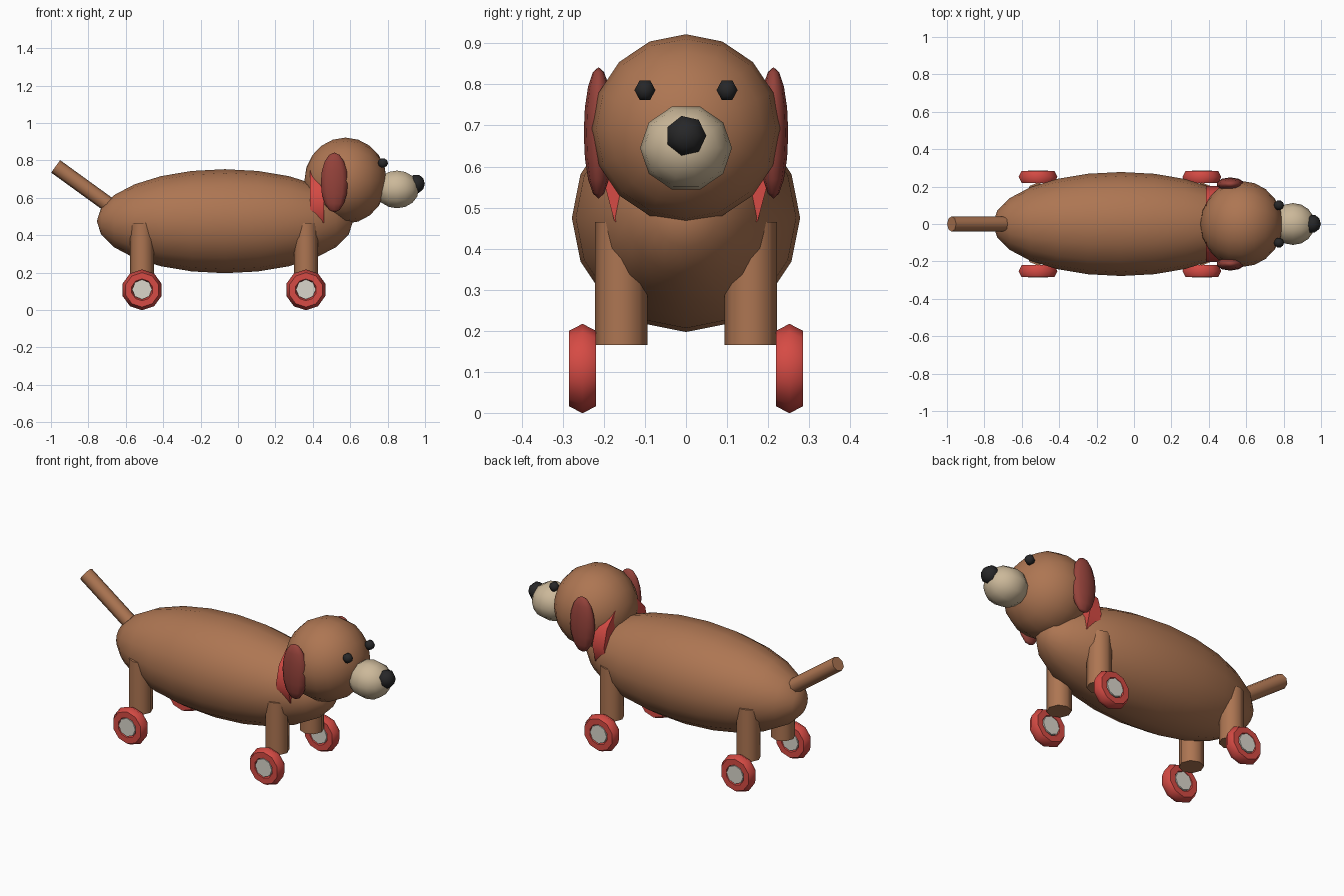
import bpy, bmesh, math
from mathutils import Matrix, Vector

if "Cube" in bpy.data.objects:
    bpy.data.objects.remove(bpy.data.objects["Cube"])


def material(name, rgb):
    m = bpy.data.materials.new(name)
    m.diffuse_color = (*rgb, 1)
    m.use_nodes = True
    m.node_tree.nodes["Principled BSDF"].inputs["Base Color"].default_value = m.diffuse_color
    return m


BROWN = material("brown fur", (0.42, 0.18, 0.085))
EAR = material("dark red ear", (0.30, 0.055, 0.043))
RED = material("red", (0.67, 0.07, 0.058))
CREAM = material("cream muzzle", (0.60, 0.48, 0.32))
BLACK = material("black", (0.02, 0.02, 0.021))
WHITE = material("off white hub", (0.70, 0.67, 0.60))

ALONG = {"x": Matrix.Rotation(math.pi / 2, 4, "Y"),
         "y": Matrix.Rotation(math.pi / 2, 4, "X"),
         "z": Matrix.Identity(4)}


def finish(name, bm, mat):
    bmesh.ops.recalc_face_normals(bm, faces=bm.faces)
    me = bpy.data.meshes.new(name)
    bm.to_mesh(me)
    bm.free()
    for p in me.polygons:
        p.use_smooth = True
    me.set_sharp_from_angle(angle=math.radians(62))
    me.materials.append(mat)
    ob = bpy.data.objects.new(name, me)
    bpy.context.collection.objects.link(ob)
    return ob


def ellipsoid(name, mat, centre, radii, segs, rings, axis="x"):
    bm = bmesh.new()
    bmesh.ops.create_uvsphere(bm, u_segments=segs, v_segments=rings,
                              radius=1, matrix=ALONG[axis])
    bmesh.ops.transform(bm, verts=bm.verts,
                        matrix=Matrix.Translation(centre) @ Matrix.Diagonal((*radii, 1)))
    return finish(name, bm, mat)


def rod(name, mat, a, b, radius, segs):
    a, b = Vector(a), Vector(b)
    d = b - a
    turn = d.to_track_quat("Z", "Y").to_matrix().to_4x4()
    bm = bmesh.new()
    bmesh.ops.create_cone(bm, cap_ends=True, segments=segs, radius1=radius,
                          radius2=radius, depth=d.length,
                          matrix=Matrix.Translation((a + b) / 2) @ turn)
    return finish(name, bm, mat)


def tyre(name, mat, centre, major, minor, segs=10, sides=6):
    # ring around the y axis
    bm = bmesh.new()
    grid = []
    for i in range(segs):
        u = math.tau * (i + 0.5) / segs
        row = []
        for j in range(sides):
            v = math.tau * j / sides
            r = major + minor * math.cos(v)
            row.append(bm.verts.new((centre[0] + r * math.cos(u),
                                     centre[1] + minor * math.sin(v) * 1.1,
                                     centre[2] + r * math.sin(u))))
        grid.append(row)
    for i in range(segs):
        for j in range(sides):
            n, k = (i + 1) % segs, (j + 1) % sides
            bm.faces.new((grid[i][j], grid[n][j], grid[n][k], grid[i][k]))
    return finish(name, bm, mat)


# Body, head and face
ellipsoid("body", BROWN, (-0.07, 0, 0.475), (0.685, 0.278, 0.278), 16, 12)
ellipsoid("head", BROWN, (0.575, 0, 0.692), (0.22, 0.23, 0.23), 16, 10)
ellipsoid("muzzle", CREAM, (0.85, 0, 0.645), (0.117, 0.112, 0.106), 10, 8)
ellipsoid("nose", BLACK, (0.953, 0, 0.675), (0.046, 0.052, 0.052), 7, 5)

# Collar between body and head
rod("collar", RED, (0.385, 0, 0.57), (0.46, 0, 0.57), 0.202, 12)

# Tail
rod("tail", BROWN, (-0.66, 0, 0.54), (-0.975, 0, 0.768), 0.041, 8)

# Parts repeated left and right
for side, s in (("right", -1), ("left", 1)):
    ellipsoid(f"{side}_eye", BLACK, (0.775, s * 0.1, 0.786), (0.027, 0.027, 0.029), 6, 5)
    ellipsoid(f"{side}_ear", EAR, (0.515, s * 0.213, 0.682), (0.076, 0.036, 0.16), 10, 8, "z")
    for end, x in (("front", 0.363), ("back", -0.513)):
        rod(f"{end}_{side}_leg", BROWN, (x, s * 0.158, 0.165), (x, s * 0.158, 0.465), 0.064, 8)
        tyre(f"{end}_{side}_wheel", RED, (x, s * 0.252, 0.108), 0.075, 0.034)
        rod(f"{end}_{side}_hub", WHITE, (x, s * 0.219, 0.11), (x, s * 0.285, 0.11), 0.053, 8)
